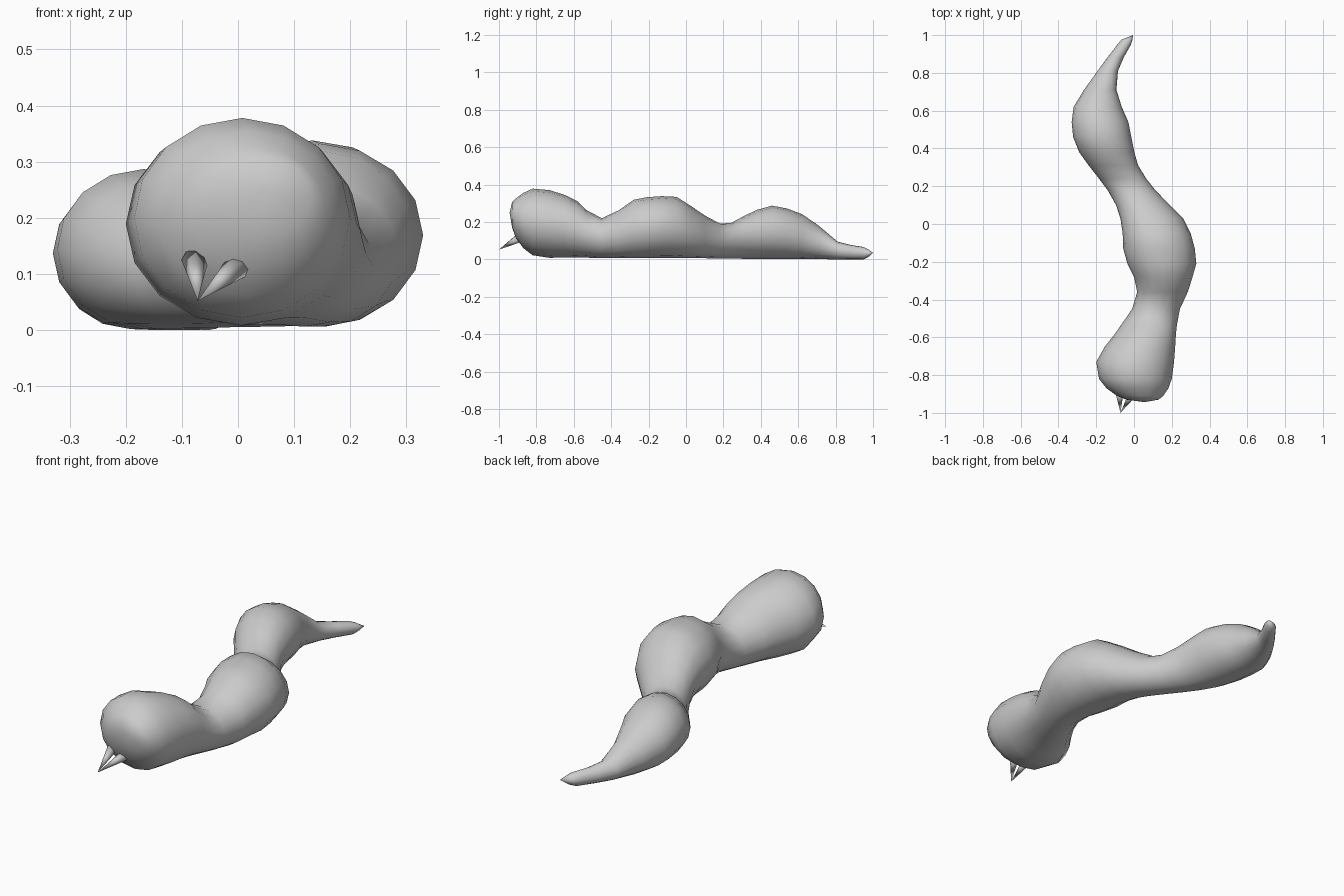
import bpy, bmesh, math
from mathutils import Vector

SIDES = 16


def make_object(name, bm):
    bmesh.ops.recalc_face_normals(bm, faces=bm.faces[:])
    mesh = bpy.data.meshes.new(name)
    bm.to_mesh(mesh)
    bm.free()
    obj = bpy.data.objects.new(name, mesh)
    bpy.context.collection.objects.link(obj)
    for p in mesh.polygons:
        p.use_smooth = True
    return obj


def loft(name, sections, start, end):
    """Skin elliptical rings given as (y, left x, right x, bottom z, top z)."""
    bm = bmesh.new()
    rings = []
    for y, x0, x1, z0, z1 in sections:
        ring = []
        for i in range(SIDES):
            a = 2 * math.pi * i / SIDES
            ring.append(bm.verts.new(((x0 + x1) / 2 + (x1 - x0) / 2 * math.cos(a), y,
                                      (z0 + z1) / 2 + (z1 - z0) / 2 * math.sin(a))))
        rings.append(ring)
    tips = [bm.verts.new(start), bm.verts.new(end)]
    for i in range(SIDES):
        j = (i + 1) % SIDES
        for a, b in zip(rings, rings[1:]):
            bm.faces.new((a[i], a[j], b[j], b[i]))
        bm.faces.new((tips[0], rings[0][j], rings[0][i]))
        bm.faces.new((tips[1], rings[-1][i], rings[-1][j]))
    return make_object(name, bm)


# Winding body: head bulge, two humps, tapering tail
body = [
    (-0.93, -0.04, 0.13, 0.17, 0.305),
    (-0.91, -0.09, 0.155, 0.115, 0.325),
    (-0.87, -0.145, 0.182, 0.06, 0.355),
    (-0.82, -0.185, 0.20, 0.022, 0.378),
    (-0.73, -0.20, 0.212, 0.008, 0.37),
    (-0.65, -0.155, 0.218, 0.01, 0.345),
    (-0.58, -0.10, 0.222, 0.01, 0.31),
    (-0.53, -0.065, 0.228, 0.009, 0.262),
    (-0.45, -0.01, 0.243, 0.006, 0.22),
    (-0.36, 0.017, 0.285, 0.006, 0.262),
    (-0.28, 0.0, 0.31, 0.006, 0.318),
    (-0.21, -0.035, 0.33, 0.006, 0.332),
    (-0.13, -0.057, 0.322, 0.006, 0.338),
    (-0.05, -0.06, 0.30, 0.007, 0.334),
    (0.03, -0.072, 0.26, 0.007, 0.283),
    (0.10, -0.095, 0.19, 0.006, 0.235),
    (0.18, -0.14, 0.112, 0.005, 0.192),
    (0.24, -0.185, 0.065, 0.004, 0.194),
    (0.31, -0.24, 0.022, 0.003, 0.232),
    (0.38, -0.29, 0.002, 0.002, 0.265),
    (0.46, -0.322, -0.014, 0.002, 0.287),
    (0.54, -0.33, -0.03, 0.002, 0.272),
    (0.62, -0.32, -0.065, 0.002, 0.242),
    (0.71, -0.265, -0.093, 0.001, 0.18),
    (0.81, -0.193, -0.085, 0.0, 0.095),
    (0.88, -0.142, -0.055, 0.0, 0.077),
    (0.95, -0.088, -0.016, 0.0, 0.066),
    (0.975, -0.068, -0.008, 0.012, 0.053),
]
loft("worm_body", body, (0.055, -0.943, 0.25), (-0.005, 1.0, 0.035))


# Pair of pointed fangs meeting at one tip
def fang(name, base, tip, radius, sides=8):
    base, tip = Vector(base), Vector(tip)
    axis = tip - base
    bm = bmesh.new()
    bmesh.ops.create_cone(bm, cap_ends=True, segments=sides, radius1=radius,
                          radius2=0.0, depth=axis.length)
    obj = make_object(name, bm)
    obj.location = (base + tip) / 2
    obj.rotation_mode = 'QUATERNION'
    obj.rotation_quaternion = Vector((0, 0, 1)).rotation_difference(axis)
    return obj


TIP = (-0.072, -1.0, 0.052)
fang("left_fang", (-0.077, -0.88, 0.124), TIP, 0.024)
fang("right_fang", (0.006, -0.88, 0.120), TIP, 0.026)
